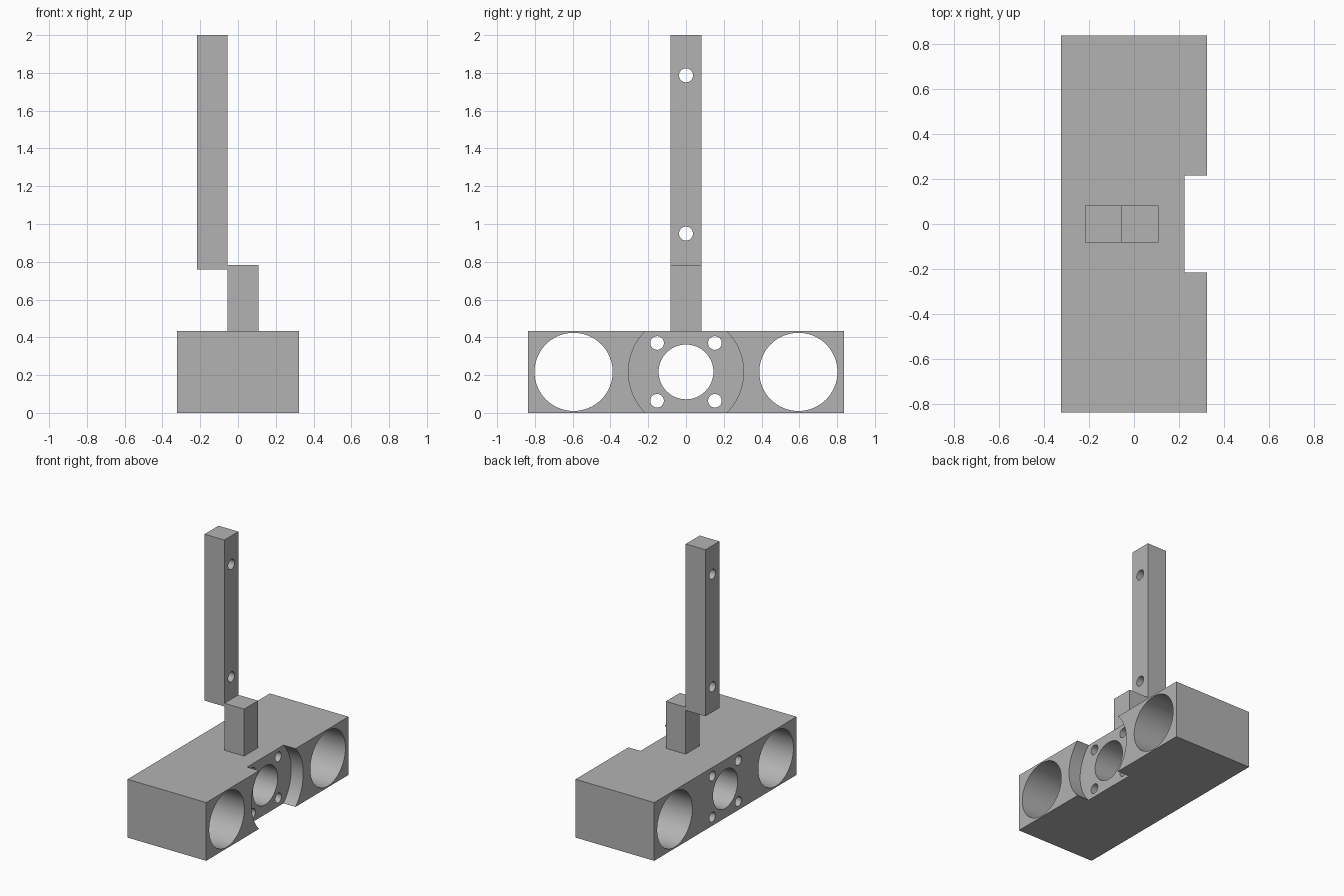
import bpy
import math

default = bpy.data.objects.get("Cube")
if default:
    bpy.data.objects.remove(default, do_unlink=True)

grey = bpy.data.materials.new("plain grey")
grey.use_nodes = True
color = (0.45, 0.45, 0.45, 1)
grey.diffuse_color = color
grey.node_tree.nodes["Principled BSDF"].inputs["Base Color"].default_value = color


def box(name, x, y, z):
    """Box from (min, max) ranges."""
    centre = [(a + b) / 2 for a, b in (x, y, z)]
    bpy.ops.mesh.primitive_cube_add(size=1, location=centre)
    ob = bpy.context.object
    ob.name = name
    ob.scale = [b - a for a, b in (x, y, z)]
    bpy.ops.object.transform_apply(location=False, rotation=False)
    ob.data.materials.append(grey)
    return ob


def bore(ob, y, z, radius, x=(-1, 1)):
    """Cut a round hole along x."""
    bpy.ops.mesh.primitive_cylinder_add(
        vertices=64, radius=radius, depth=x[1] - x[0],
        location=((x[0] + x[1]) / 2, y, z), rotation=(0, math.pi / 2, 0))
    cutter = bpy.context.object
    cutter.hide_render = True
    cutter.data.materials.append(grey)
    mod = ob.modifiers.new("bore", 'BOOLEAN')
    mod.operation = 'DIFFERENCE'
    mod.solver = 'EXACT'
    mod.object = cutter
    bpy.context.view_layer.objects.active = ob
    bpy.ops.object.modifier_apply(modifier=mod.name)
    bpy.data.objects.remove(cutter, do_unlink=True)


def smooth(ob):
    bpy.ops.object.select_all(action='DESELECT')
    ob.select_set(True)
    bpy.context.view_layer.objects.active = ob
    bpy.ops.object.shade_smooth_by_angle(angle=math.radians(30))


# Base block: round recess on the +x face, central bore, side bores, bolt holes
mid = 0.217
base = box("base_block", (-0.324, 0.324), (-0.837, 0.837), (0, 2 * mid))
bore(base, 0, mid, 0.305, x=(0.225, 0.6))
bore(base, 0, mid, 0.145)
for side in (-1, 1):
    bore(base, side * 0.595, mid, 0.207)
    for level in (-1, 1):
        bore(base, side * 0.153, mid + level * 0.153, 0.036)
smooth(base)

# Short foot standing on the base
box("foot_post", (-0.055, 0.108), (-0.082, 0.082), (2 * mid, 0.784))

# Tall upright beside the foot, with two cross holes
upright = box("upright_bar", (-0.218, -0.055), (-0.082, 0.082), (0.76, 2))
for height in (0.949, 1.787):
    bore(upright, 0, height, 0.037)
smooth(upright)
